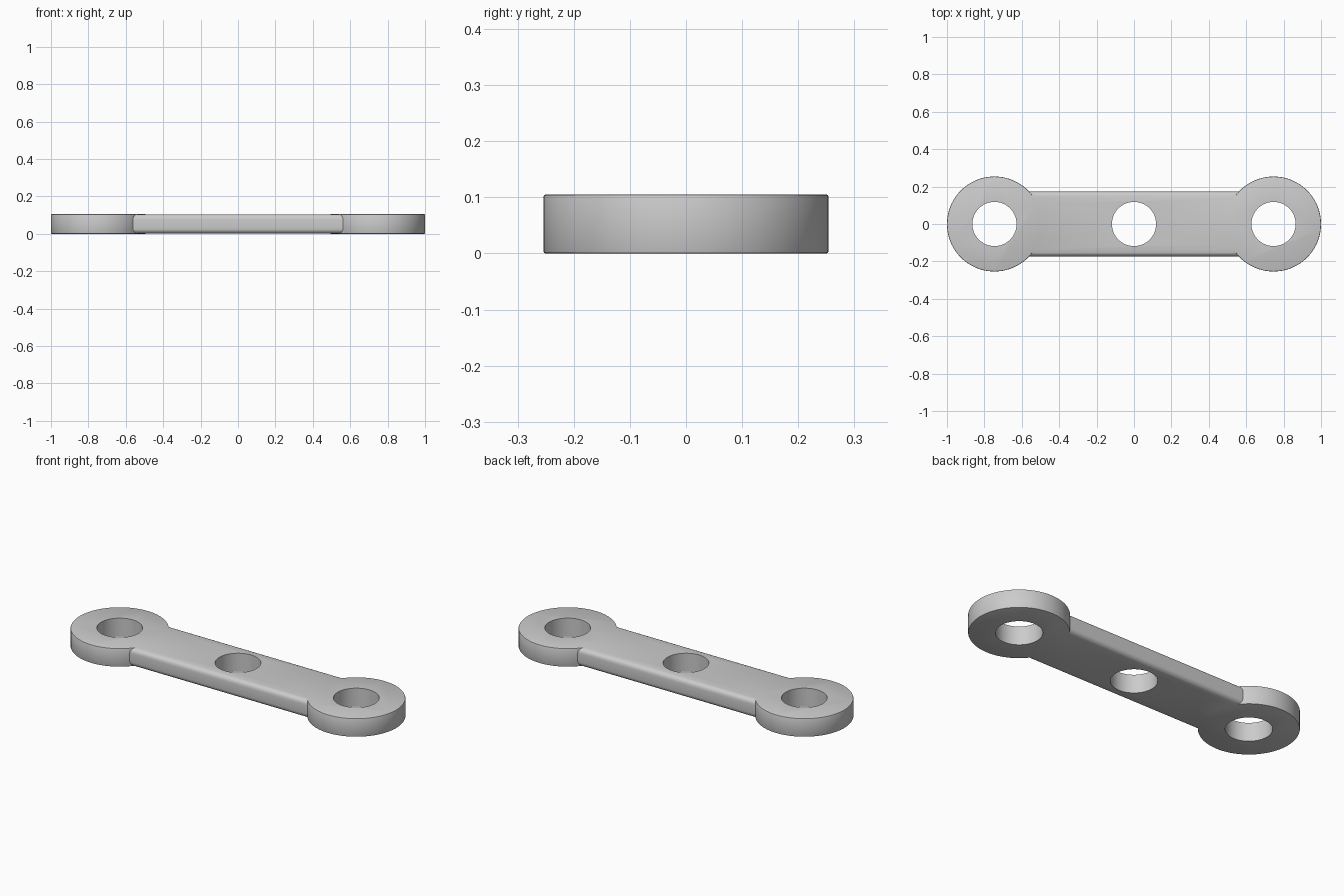
import bpy
import math

if "Cube" in bpy.data.objects:
    bpy.data.objects.remove(bpy.data.objects["Cube"])

T = 0.105        # plate thickness
EYE_X = 0.746    # eye centre distance
EYE_R = 0.254
HOLE_R = 0.118
BAR_HALF = 0.174


def cylinder(name, x, r, z0, z1, bevel=0):
    bpy.ops.mesh.primitive_cylinder_add(vertices=96, radius=r, depth=z1 - z0,
                                        location=(x, 0, (z0 + z1) / 2))
    ob = bpy.context.object
    ob.name = name
    if bevel:
        add_bevel(ob, bevel, 2)
    return ob


def add_bevel(ob, width, segments):
    m = ob.modifiers.new("bevel", 'BEVEL')
    m.width, m.segments = width, segments
    m.limit_method, m.angle_limit = 'ANGLE', math.radians(40)
    bpy.context.view_layer.objects.active = ob
    bpy.ops.object.modifier_apply(modifier=m.name)


def combine(target, other, op):
    m = target.modifiers.new(op, 'BOOLEAN')
    m.operation, m.object, m.solver = op, other, 'EXACT'
    bpy.context.view_layer.objects.active = target
    bpy.ops.object.modifier_apply(modifier=m.name)
    bpy.data.objects.remove(other, do_unlink=True)


# connecting bar with rounded long edges, a hair thinner than the eyes
bpy.ops.mesh.primitive_cube_add(size=1, location=(0, 0, T / 2))
plate = bpy.context.object
plate.name = "link_plate"
plate.scale = (2 * EYE_X, 2 * BAR_HALF, T - 0.0008)
bpy.ops.object.transform_apply(location=True, scale=True)
add_bevel(plate, 0.028, 5)

# round eyes at both ends
for x in (-EYE_X, EYE_X):
    combine(plate, cylinder("eye", x, EYE_R, 0, T, 0.004), 'UNION')

# three through holes
for x in (-EYE_X, 0, EYE_X):
    combine(plate, cylinder("hole_cutter", x, HOLE_R, -0.1, T + 0.1), 'DIFFERENCE')

bpy.ops.object.select_all(action='DESELECT')
plate.select_set(True)
bpy.context.view_layer.objects.active = plate
bpy.ops.object.shade_smooth_by_angle(angle=math.radians(30))
